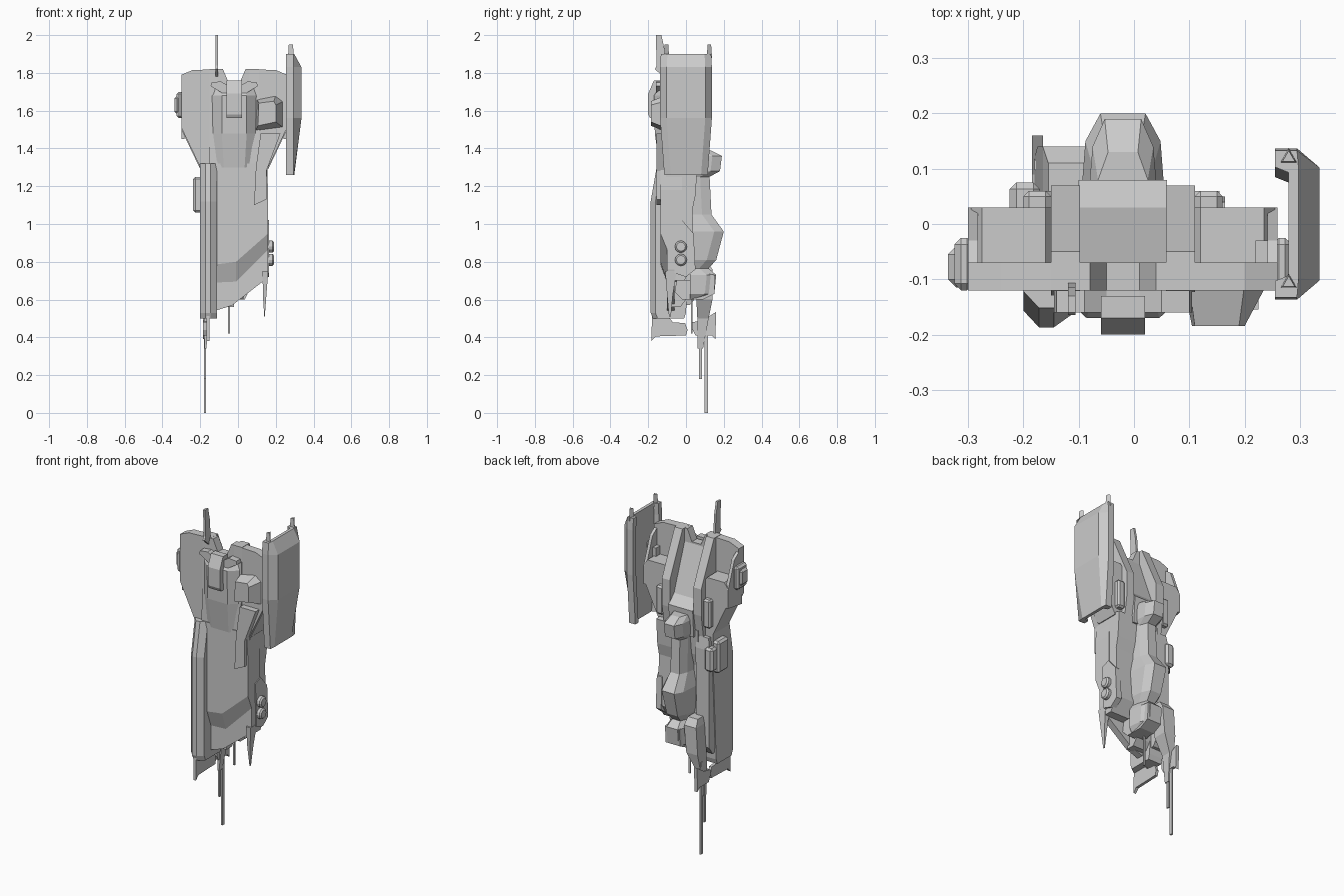
import bpy, math

CX = -0.02  # symmetry plane of the hull


def mesh(name, verts, faces, mirror=False):
    me = bpy.data.meshes.new(name)
    me.from_pydata(verts, [], faces)
    ob = bpy.data.objects.new(name, me)
    bpy.context.collection.objects.link(ob)
    bpy.context.view_layer.objects.active = ob
    ob.select_set(True)
    bpy.ops.object.mode_set(mode='EDIT')
    bpy.ops.mesh.select_all(action='SELECT')
    bpy.ops.mesh.normals_make_consistent(inside=False)
    bpy.ops.object.mode_set(mode='OBJECT')
    ob.select_set(False)
    if mirror:  # mirrored parts use x relative to the symmetry plane
        ob.location.x = CX
        ob.modifiers.new("Mirror", 'MIRROR').use_axis[0] = True
    return ob


def loft(name, rings, mirror=False):
    n = len(rings[0])
    faces = [tuple(range(n)), tuple(range((len(rings) - 1) * n, len(rings) * n))]
    for r in range(len(rings) - 1):
        for i in range(n):
            j = (i + 1) % n
            faces.append((r * n + i, r * n + j, (r + 1) * n + j, (r + 1) * n + i))
    return mesh(name, [p for ring in rings for p in ring], faces, mirror)


def prism_y(name, pts, y0, y1, mirror=False):
    return loft(name, [[(x, y, z) for x, z in pts] for y in (y0, y1)], mirror)


def prism_x(name, pts, x0, x1, mirror=False):
    return loft(name, [[(x, y, z) for y, z in pts] for x in (x0, x1)], mirror)


def stack(name, levels, mirror=False):
    """Rectangles (z, x0, x1, y0, y1) joined upwards."""
    return loft(name, [[(a, c, z), (b, c, z), (b, d, z), (a, d, z)]
                       for z, a, b, c, d in levels], mirror)


def box(name, x0, x1, y0, y1, z0, z1, bevel=0.0, mirror=False):
    ob = stack(name, [(z0, x0, x1, y0, y1), (z1, x0, x1, y0, y1)], mirror)
    if bevel:
        m = ob.modifiers.new("Bevel", 'BEVEL')
        m.width, m.segments = bevel, 1
    return ob


# shoulders: front slab with a notch, alcove walls, fins and pods
prism_y("shoulder_slab", [(0, 1.30), (0.18, 1.30), (0.28, 1.51), (0.28, 1.79),
        (0.22, 1.815), (0.06, 1.82), (0.03, 1.75), (0, 1.75)], -0.12, -0.07, True)
prism_x("alcove_wall", [(-0.10, 1.45), (0.03, 1.47), (0.03, 1.58), (-0.03, 1.74),
        (-0.10, 1.79)], 0.262, 0.28, True)
prism_x("inner_fin", [(-0.13, 1.30), (0.05, 1.27), (0.07, 1.40), (0.07, 1.56),
        (-0.05, 1.82), (-0.12, 1.82)], 0.078, 0.13, True)
stack("shoulder_pod", [(1.29, 0.09, 0.18, -0.11, 0.03), (1.49, 0.12, 0.275, -0.11, 0.03),
      (1.59, 0.12, 0.275, -0.11, 0.03), (1.62, 0.14, 0.255, -0.08, 0.03)], True)
box("pod_step", 0.13, 0.18, 0.0, 0.06, 1.33, 1.5, 0.01, True)
prism_x("centre_recess_floor", [(-0.12, 1.28), (0.07, 1.26), (0.08, 1.42),
        (0.03, 1.47), (-0.07, 1.74), (-0.12, 1.74)], CX - 0.08, CX + 0.08)

# chest bulge, nose and the small arms that hold it
loft("chest_bulge", [[(CX - w, -0.09, z), (CX - w, -0.12, z), (CX - w * .55, y, z),
     (CX + w * .55, y, z), (CX + w, -0.12, z), (CX + w, -0.09, z)]
     for z, w, y in ((1.30, .10, -.14), (1.48, .12, -.165), (1.68, .12, -.17), (1.73, .10, -.135))])
prism_x("nose_block", [(-0.13, 1.56), (-0.19, 1.56), (-0.20, 1.58), (-0.20, 1.69),
        (-0.17, 1.76), (-0.13, 1.76)], CX - 0.04, CX + 0.04)
prism_y("nose_arm", [(0.03, 1.67), (0.075, 1.70), (0.125, 1.73), (0.12, 1.75),
        (0.07, 1.755), (0.03, 1.73)], -0.16, -0.11, True)

# gun block on the front and mounts at the sides
loft("gun_block", [[(0.09, -.11, 1.49), (0.24, -.11, 1.51), (0.24, -.11, 1.65), (0.2, -.11, 1.68), (0.1, -.11, 1.66)],
     [(0.105, -.185, 1.52), (0.2, -.185, 1.54), (0.2, -.185, 1.63), (0.19, -.185, 1.65), (0.11, -.185, 1.64)]])
box("side_mount", 0.27, 0.305, -0.12, -0.025, 1.56, 1.70, 0.012, True)
box("side_turret", -0.337, -0.29, -0.115, -0.04, 1.58, 1.68, 0.015)
prism_x("top_antenna", [(-0.12, 1.78), (-0.165, 1.82), (-0.155, 1.84), (-0.16, 2.0),
        (-0.13, 2.0), (-0.115, 1.93), (-0.105, 1.80)], -0.119, -0.106)

# curved side shield: C-shaped section lofted upward
loft("side_shield", [[(.255, -h, z), (.295, -h, z), (o, -h + .035, z), (o, h - .035, z),
     (.295, h, z), (.255, h, z), (.255, h - .03, z), (.28, h - .04, z),
     (.28, -h + .04, z), (.255, -h + .03, z)] for z, o, h in
     ((1.26, .298, .115), (1.56, .336, .137), (1.83, .336, .137), (1.90, .298, .133))])
for y in (-0.107, 0.12):
    loft("shield_spike", [[(0.28 + r * math.cos(a), y + r * math.sin(a), z)
         for a in (math.radians(90 + 120 * k) for k in range(3))]
         for z, r in ((1.88, .018), (1.95, .013))])
box("shield_bracket", 0.22, 0.29, -0.08, -0.03, 1.58, 1.67)

# hull: front plate stepping back along a diagonal, backed by a block
UP = [(-0.12, 0.785), (-0.01, 0.80), (0.16, 0.95)]
LOW = [(-0.12, 0.69), (-0.04, 0.695), (0.16, 0.865)]
prism_y("upper_plate", UP + [(0.16, 1.18), (0.15, 1.32), (-0.12, 1.32)], -0.135, -0.02)
loft("diagonal_step", [[(x, -0.135, z) for x, z in UP] + [(x, -0.135, z + .02) for x, z in UP[::-1]],
     [(x, -0.02, z) for x, z in LOW] + [(x, -0.02, z + .1) for x, z in UP[::-1]]])
loft("diagonal_slope", [[(u[0], -0.135, u[1]), (u[0], -0.10, l[1]), (u[0], -0.03, l[1]),
     (u[0], -0.03, u[1])] for u, l in zip(UP, LOW)])
prism_y("lower_plate", [(-0.12, 0.54), (-0.03, 0.57), (0.15, 0.71), (0.16, 0.76),
        (0.16, 0.98), (-0.12, 0.9)], -0.10, -0.06)
prism_x("hull_block", [(-0.11, 1.32), (0.06, 1.30), (0.05, 1.15), (0.035, 1.08),
        (0.04, 0.78), (-0.01, 0.70), (-0.08, 0.70)], -0.12, 0.155)
prism_x("hull_belly", [(-0.08, 0.72), (0.03, 0.75), (0.0, 0.60), (-0.03, 0.56),
        (-0.08, 0.56)], -0.12, -0.02)
prism_y("chest_strap", [(0.085, 1.10), (0.15, 1.13), (0.15, 1.28), (0.225, 1.48),
        (0.12, 1.48), (0.095, 1.30)], -0.155, -0.11)
prism_x("side_bracket", [(-0.07, 1.0), (-0.02, 1.02), (0.04, 0.95), (0.05, 0.76),
        (0.0, 0.72), (-0.06, 0.74)], 0.13, 0.165)
for z in (0.88, 0.81):
    bpy.ops.mesh.primitive_cylinder_add(vertices=12, radius=0.032, depth=0.05,
        location=(0.165, -0.027, z), rotation=(0, math.pi / 2, 0))
    knob = bpy.context.object
    knob.name = "side_knob"
    bev = knob.modifiers.new("Bevel", 'BEVEL')
    bev.width, bev.segments, bev.limit_method = 0.008, 1, 'ANGLE'

# long left leg with a faceted front, its side case
loft("left_leg", [[(-.2, b, z), (-.2, f + .03, z), (-.172, f, z), (-.145, f, z),
     (-.11, f + .025, z), (-.11, b, z)] for z, f, b in
     ((.50, -.175, -.01), (.53, -.187, 0.0), (1.12, -.187, .03), (1.32, -.152, .03))])
stack("leg_back_case", [(.57, -.19, -.12, -.03, .02), (.62, -.195, -.115, -.03, .06),
      (1.2, -.195, -.105, -.03, .06), (1.27, -.185, -.11, -.03, .05)])
box("leg_side_case", -0.238, -0.19, -0.07, 0.03, 1.06, 1.25, 0.012)
box("leg_side_case_lid", -0.225, -0.17, -0.03, 0.075, 1.08, 1.22, 0.012)

# rear spine with two knuckles and a foot
loft("rear_spine", [[(CX - w - .01, .02, z), (CX - w, b - .05, z), (CX - w * .6, b, z),
     (CX + w * .6, b, z), (CX + w, b - .05, z), (CX + w + .01, .02, z)] for z, w, b in
     ((.60, .045, .09), (.63, .06, .15), (.73, .06, .16), (.765, .045, .12), (.81, .06, .16),
      (.96, .068, .20), (1.05, .05, .135), (1.25, .045, .125), (1.28, .055, .18),
      (1.36, .055, .19), (1.39, .045, .13))])
prism_x("spine_foot", [(-0.06, 0.64), (-0.02, 0.60), (0.09, 0.60), (0.15, 0.63),
        (0.155, 0.73), (0.09, 0.74), (0.06, 0.70), (-0.05, 0.70)], -0.065, 0.03)

# hanging blade, barbs and rods under the hull
stack("tail_blade", [(.34, -.178, -.168, .06, .09), (.50, -.18, -.15, .06, .12),
      (.60, -.175, -.10, .055, .14), (.76, -.165, -.085, .055, .14), (.80, -.155, -.09, .05, .11)])
prism_x("front_barb", [(-0.18, .52), (-0.183, .38), (-0.16, .405), (0.0, .41), (0.008, .44),
        (-0.005, .475), (-0.07, .48), (-0.10, .52)], -0.167, -0.15)
prism_x("rear_barb", [(0.035, .48), (0.09, .49), (0.16, .535), (0.155, .39), (0.135, .41),
        (0.05, .41), (0.035, .44)], -0.185, -0.165)
for x, y, w, z0, z1 in ((-.175, .107, .009, 0, .55), (-.175, .077, .007, .18, .5),
                        (-.047, .03, .004, .42, .65)):
    stack("hanging_rod", [(z0, x - .005, x + .005, y - w, y + w),
          (z1, x - .005, x + .005, y - w, y + w)])
stack("side_spike", [(.51, .139, .142, -.09, -.08), (.62, .132, .15, -.10, -.07),
      (.75, .13, .16, -.11, -.05)])
